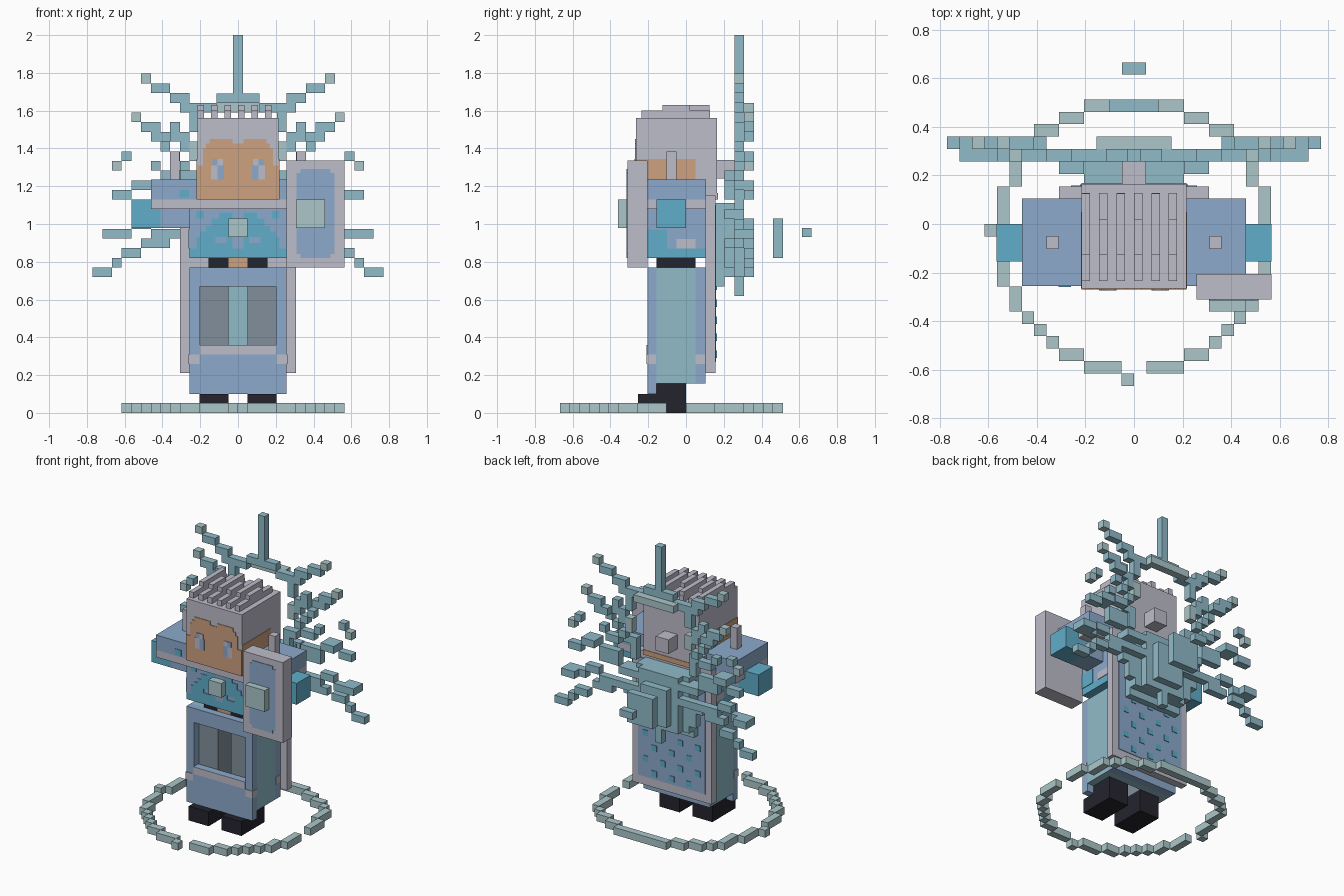
import bpy, bmesh
from mathutils import Vector

U = 0.0513  # voxel size


def material(name, rgb):
    m = bpy.data.materials.new(name)
    lin = [((c / 255 + 0.055) / 1.055) ** 2.4 for c in rgb]
    m.diffuse_color = (*lin, 1)
    return m


GREY = material("lilac_grey", (190, 189, 202))
BLUE = material("cloth_blue", (140, 170, 204))
TEAL = material("light_teal", (144, 187, 201))
PALE = material("pale_teal", (171, 198, 201))
CYAN = material("bright_cyan", (96, 174, 202))
SKIN = material("skin_orange", (205, 161, 127))
BLACK = material("boot_black", (36, 36, 46))
SLATE = material("slate", (130, 143, 156))


def boxes(name, mat, *items, mirror=False):
    """Each item is (x0, x1, y0, y1, z0, z1); mirror repeats it across x = 0."""
    bm = bmesh.new()
    items = list(items)
    if mirror:
        items += [(-b, -a, c, d, e, f) for a, b, c, d, e, f in items]
    for x0, x1, y0, y1, z0, z1 in items:
        verts = bmesh.ops.create_cube(bm, size=1)["verts"]
        for v in verts:
            v.co = Vector((x1 if v.co.x > 0 else x0,
                           y1 if v.co.y > 0 else y0,
                           z1 if v.co.z > 0 else z0))
    me = bpy.data.meshes.new(name)
    bm.to_mesh(me)
    bm.free()
    me.materials.append(mat)
    ob = bpy.data.objects.new(name, me)
    bpy.context.collection.objects.link(ob)
    return ob


T = 0.004  # painted plate thickness

# Boots and legs
boxes("boots", BLACK, (.05, .205, -.255, 0, 0, .1), (.05, .205, -.155, 0, .1, .155), mirror=True)
boxes("legs", SLATE, (.05, .2, -.15, 0, .155, .72), mirror=True)

# Skirt: front frame with a window, teal core, back panel
boxes("skirt_front_sides", BLUE, (.2, .257, -.205, -.155, .1, .77), mirror=True)
boxes("skirt_front", BLUE, (-.2, .2, -.205, -.155, .1, .36), (-.2, .2, -.205, -.155, .67, .77))
boxes("skirt_back", BLUE, (-.257, .257, .05, .103, .155, .77))
boxes("skirt_sides", TEAL, (.2, .257, -.155, .05, .155, .77), mirror=True)
boxes("skirt_core", TEAL, (-.2, .2, 0, .05, .155, .77), (-.2, .2, -.155, 0, .72, .77))
boxes("skirt_trim", GREY, (-.2, .2, -.205 - T, -.205, .31, .36))
boxes("skirt_trim_corners", GREY, (.205, .257 + T, -.205 - T, -.16, .26, .31),
      (.257, .257 + T, .05, .1, .26, .31), mirror=True)

# Waist
boxes("waist", SKIN, (-.05, .05, -.155, .05, .77, .82))
boxes("belt", BLACK, (.05, .155, -.155, .05, .77, .82), mirror=True)

# Torso with painted pattern
boxes("torso", BLUE, (-.257, .257, -.205, .103, .87, 1.1))
boxes("torso_hem", CYAN, (-.257, .257, -.205, .103, .82, .87))
F = (-.205 - T, -.205)
boxes("torso_pattern", CYAN, (.03, .22, *F, .87, .9), (.03, .2, *F, .93, .96),
      (.03, .06, *F, .9, .93), (.12, .22, *F, .9, .93), (.03, .17, *F, .96, .99),
      (.03, .14, *F, .99, 1.03), (.03, .1, *F, 1.03, 1.06), (.18, .22, *F, 1.03, 1.07),
      (.257, .257 + T, -.205, -.1, .87, .97), mirror=True)
boxes("torso_spots", GREY, (.257, .257 + T, -.05, .05, .87, .92), mirror=True)
boxes("brooch", PALE, (-.05, .05, -.257, -.205, .93, 1.03))

# Arms, cuffs, hands
boxes("shoulders", BLUE, (-.46, .46, -.255, .105, 1.13, 1.235))
boxes("shoulder_trim", GREY, (-.46, .46, -.255, .105, 1.08, 1.13))
boxes("forearms", BLUE, (.257, .41, -.155, 0, .98, 1.08), mirror=True)
boxes("hands", CYAN, (.41, .565, -.155, 0, .98, 1.13), mirror=True)
boxes("sleeve_spots", CYAN, (.26, .31, -.255 - T, -.255, 1.14, 1.18), mirror=True)
boxes("shoulder_posts", GREY, (.31, .36, -.103, -.05, 1.235, 1.385), mirror=True)

# Shield
boxes("shield", GREY, (.257, .565, -.31, -.205, .77, 1.335))
boxes("shield_panel", BLUE, (.31, .51, -.31 - T, -.31, .84, 1.27),
      (.33, .49, -.31 - T, -.31, .82, .84), (.33, .49, -.31 - T, -.31, 1.27, 1.29))
boxes("shield_boss", PALE, (.308, .46, -.36, -.31, .98, 1.13))

# Head, face, hair
boxes("head", GREY, (-.215, .215, -.265, .165, 1.13, 1.56))
F = (-.265 - T, -.265)
boxes("face", SKIN, (0, .215, *F, 1.13, 1.31), (0, .185, *F, 1.31, 1.4),
      (0, .17, *F, 1.4, 1.425), (.03, .15, *F, 1.425, 1.45), mirror=True)
boxes("cheeks", SKIN, (.215, .215 + T, -.265, .05, 1.13, 1.345), mirror=True)
boxes("nape", SKIN, (-.215, .215, .165, .165 + T, 1.13, 1.165))
F = (-.265 - 2 * T, -.265 - T)
boxes("eye_whites", GREY, (.108, .143, *F, 1.235, 1.31), (.08, .108, *F, 1.31, 1.345), mirror=True)
boxes("irises", BLUE, (.073, .108, *F, 1.235, 1.31), (.108, .136, *F, 1.31, 1.345), mirror=True)
hair = []
for i in range(6):
    x = -.215 + i * .0715
    hair += [(x, x + .035, -.235, .128, 1.56, 1.6),
             (x, x + .035, -.125, .02 if i % 2 else .125, 1.6, 1.63)]
boxes("hair_ridges", GREY, *hair)
boxes("hair_bun", GREY, (-.05, .05, .165, .265, 1.24, 1.34))

# Cape with dotted back
boxes("cape", GREY, (-.308, .308, .103, .155, .21, 1.15))
boxes("cape_panel", BLUE, (-.26, .26, .155, .155 + T, .27, 1.1))
dots = []
for row in range(5):
    for col in range(3 + row % 2):
        x = (col - (2 + row % 2) / 2) * .135
        z = .31 + row * .09
        dots.append((x - .02, x + .02, .155 + T, .155 + 2 * T, z - .02, z + .02))
boxes("cape_dots", CYAN, *dots)

# Layered back plates and the floating plate behind
boxes("back_plates", TEAL, (-.205, .205, .155, .205, .67, 1.11), (-.205, .205, .205, .257, .72, 1.11),
      (-.155, .155, .257, .308, .72, 1.11), (-.026, .026, .257, .308, .62, .72),
      (-.1, .1, .308, .36, .77, 1.03))
boxes("floating_plate", TEAL, (-.1, .1, .46, .513, .82, 1.03))
boxes("floating_bar", TEAL, (-.05, .05, .615, .665, .93, .98))

# Sunburst: runs of voxels (x0, x1, z0, z1) in voxel units
Y1, Y2 = (.257, .308), (.308, .36)


def rays(name, mat, y, runs):
    boxes(name, mat, *[(a * U, b * U, *y, c * U, d * U) for a, b, c, d in runs], mirror=True)


boxes("sun_spike", TEAL, (-.026, .026, *Y1, 1.69, 2.0))
boxes("sun_arch", TEAL, (-.115, .115, *Y1, 1.64, 1.69))
boxes("sun_arch_inner", PALE, (-.155, .155, *Y2, 1.59, 1.64))
rays("upper_rays", TEAL, Y1, [
    (2.2, 6, 31, 32), (5, 7, 32, 33), (7, 9, 33, 34),
    (5, 6, 27, 29), (6, 7, 28, 30), (4, 5, 29, 31),
    (7, 8, 27, 28), (6, 7, 26, 27), (5, 6, 25, 26),
    (8, 9, 25, 26), (7, 8, 24, 25), (6, 7, 24, 25)])
rays("upper_ray_ends", TEAL, Y2, [(8, 9, 28, 30), (9, 10, 29, 30), (7, 8, 28, 29), (11, 12, 26, 27)])
rays("upper_ray_tips", PALE, Y1, [(9, 10, 34, 35), (4, 5, 26, 28)])
rays("outer_ray_tips", PALE, Y2, [(10, 11, 30, 31), (12, 13, 25, 26)])
rays("lower_rays", TEAL, Y1, [
    (3, 6, 20, 21), (6, 9, 21, 22), (9, 11, 23, 24), (6, 9, 22, 23),
    (3, 6, 18, 19), (6, 9, 18, 19), (9, 11, 19, 20), (11, 14, 18, 19),
    (7, 10, 17, 18)])
rays("lower_ray_ends", TEAL, Y2, [
    (11, 13, 22, 23), (9, 11, 23, 24), (12, 14, 18, 19), (10, 12, 16, 17),
    (12, 13, 15, 16), (13, 15, 14, 15)])
rays("inner_rays", TEAL, (.205, .257), [
    (4, 6, 24, 25), (4, 5, 22, 24), (4, 6, 20, 21), (4, 6, 17, 18), (4, 5, 15, 17)])

# Ring on the ground: runs (x0, x1, y0, y1) in voxel units
ring = [(1, 4, -12, -11), (4, 6, -11, -10), (6, 7, -10, -9), (7, 8, -9, -8),
        (8, 9, -8, -7), (9, 10, -7, -5), (10, 11, -5, -2), (10, 11, 0, 3),
        (9, 10, 3, 6), (8, 9, 6, 7), (7, 8, 7, 8), (6, 7, 7, 8), (4, 6, 8, 9), (0, 4, 9, 10)]
boxes("ground_ring", PALE, *[(a * U, b * U, c * U, d * U, 0, U) for a, b, c, d in ring], mirror=True)
boxes("ground_ring_ends", PALE, (-U, 0, -13 * U, -12 * U, 0, U), (-12 * U, -11 * U, -U, 0, 0, U))
